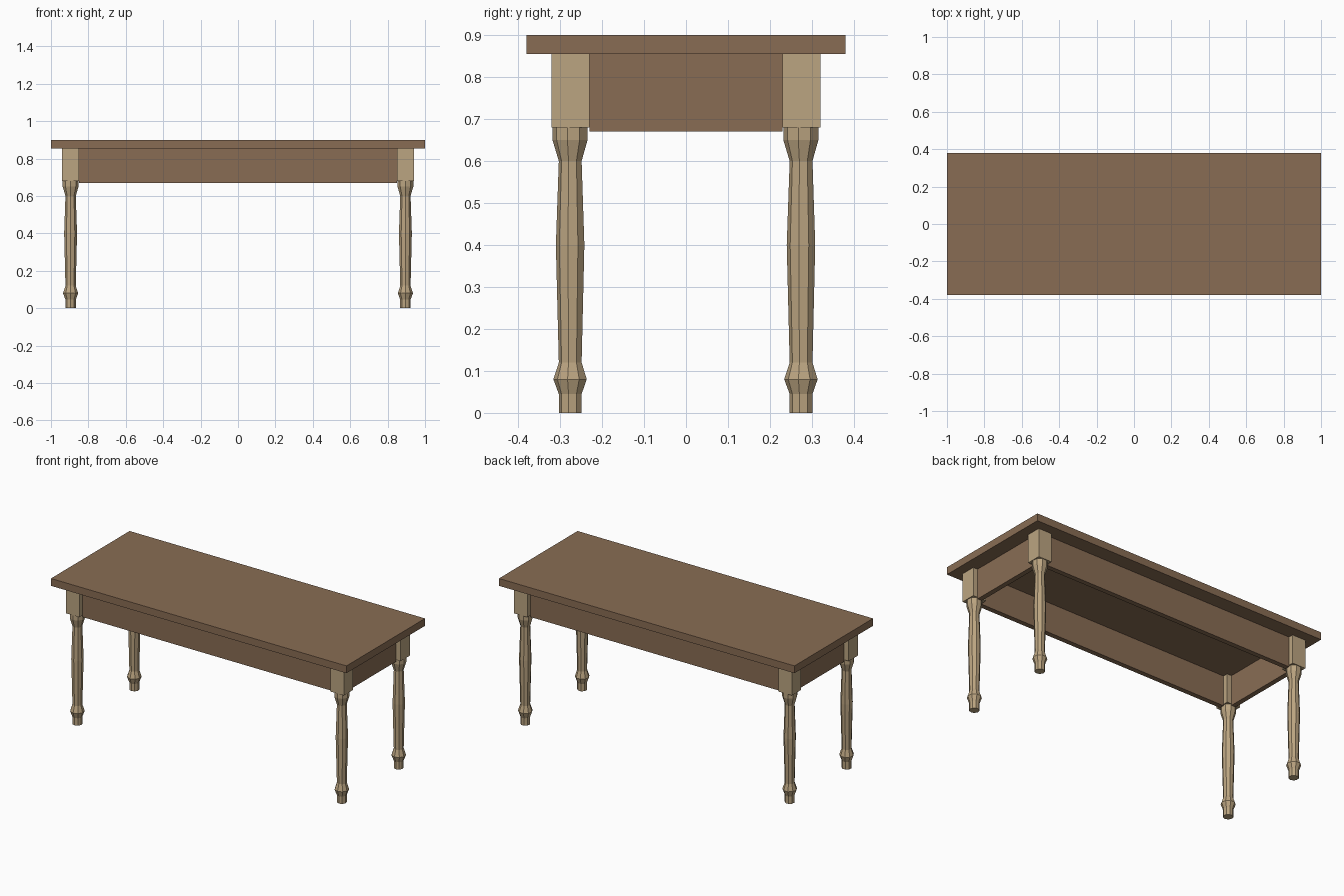
import bpy
import bmesh
import math

if "Cube" in bpy.data.objects:
    bpy.data.objects.remove(bpy.data.objects["Cube"])


def material(name, rgb):
    m = bpy.data.materials.new(name)
    m.diffuse_color = (*rgb, 1.0)
    m.use_nodes = True
    m.node_tree.nodes["Principled BSDF"].inputs["Base Color"].default_value = m.diffuse_color
    return m


DARK_WOOD = material("dark_wood", (0.25, 0.152, 0.088))
PALE_WOOD = material("pale_wood", (0.50, 0.375, 0.22))


def finish(name, bm, mat):
    bmesh.ops.recalc_face_normals(bm, faces=bm.faces)
    mesh = bpy.data.meshes.new(name)
    bm.to_mesh(mesh)
    bm.free()
    mesh.materials.append(mat)
    obj = bpy.data.objects.new(name, mesh)
    bpy.context.collection.objects.link(obj)
    return obj


def box(name, lo, hi, mat):
    bm = bmesh.new()
    bmesh.ops.create_cube(bm, size=1)
    for v in bm.verts:
        v.co = [(a + b) / 2 + c * (b - a) for a, b, c in zip(lo, hi, v.co)]
    return finish(name, bm, mat)


def turned(name, profile, sides, x, y, mat):
    """Faceted turned post from (radius, height) pairs, capped at both ends."""
    bm = bmesh.new()
    rings = []
    for r, z in profile:
        angles = [2 * math.pi * i / sides for i in range(sides)]
        rings.append([bm.verts.new((x + r * math.sin(a), y - r * math.cos(a), z))
                      for a in angles])
    for low, high in zip(rings, rings[1:]):
        for i in range(sides):
            j = (i + 1) % sides
            bm.faces.new((low[i], low[j], high[j], high[i]))
    bm.faces.new(rings[0])
    bm.faces.new(rings[-1])
    return finish(name, bm, mat)


LEG_X, LEG_Y, HALF = 0.895, 0.275, 0.045
LEG_PROFILE = [(0.028, 0), (0.028, 0.045), (0.041, 0.08), (0.028, 0.12),
               (0.035, 0.40), (0.028, 0.60), (0.043, 0.65), (0.043, 0.68)]

# Table top
box("table_top", (-1, -0.38, 0.855), (1, 0.38, 0.90), DARK_WOOD)

# Square leg blocks and turned legs
for sx, side in ((-1, "left"), (1, "right")):
    for sy, end in ((-1, "front"), (1, "back")):
        x, y = sx * LEG_X, sy * LEG_Y
        box(f"leg_block_{end}_{side}", (x - HALF, y - HALF, 0.68),
            (x + HALF, y + HALF, 0.855), PALE_WOOD)
        turned(f"leg_{end}_{side}", LEG_PROFILE, 9, x, y, PALE_WOOD)

# Aprons between the blocks
T = 0.015
IN_X, IN_Y = LEG_X - HALF, LEG_Y - HALF
for s, end in ((-1, "front"), (1, "back")):
    box(f"apron_{end}", (-IN_X, s * LEG_Y - T, 0.67),
        (IN_X, s * LEG_Y + T, 0.855), DARK_WOOD)
for s, side in ((-1, "left"), (1, "right")):
    box(f"apron_{side}", (s * LEG_X - T, -IN_Y, 0.67),
        (s * LEG_X + T, IN_Y, 0.855), DARK_WOOD)
